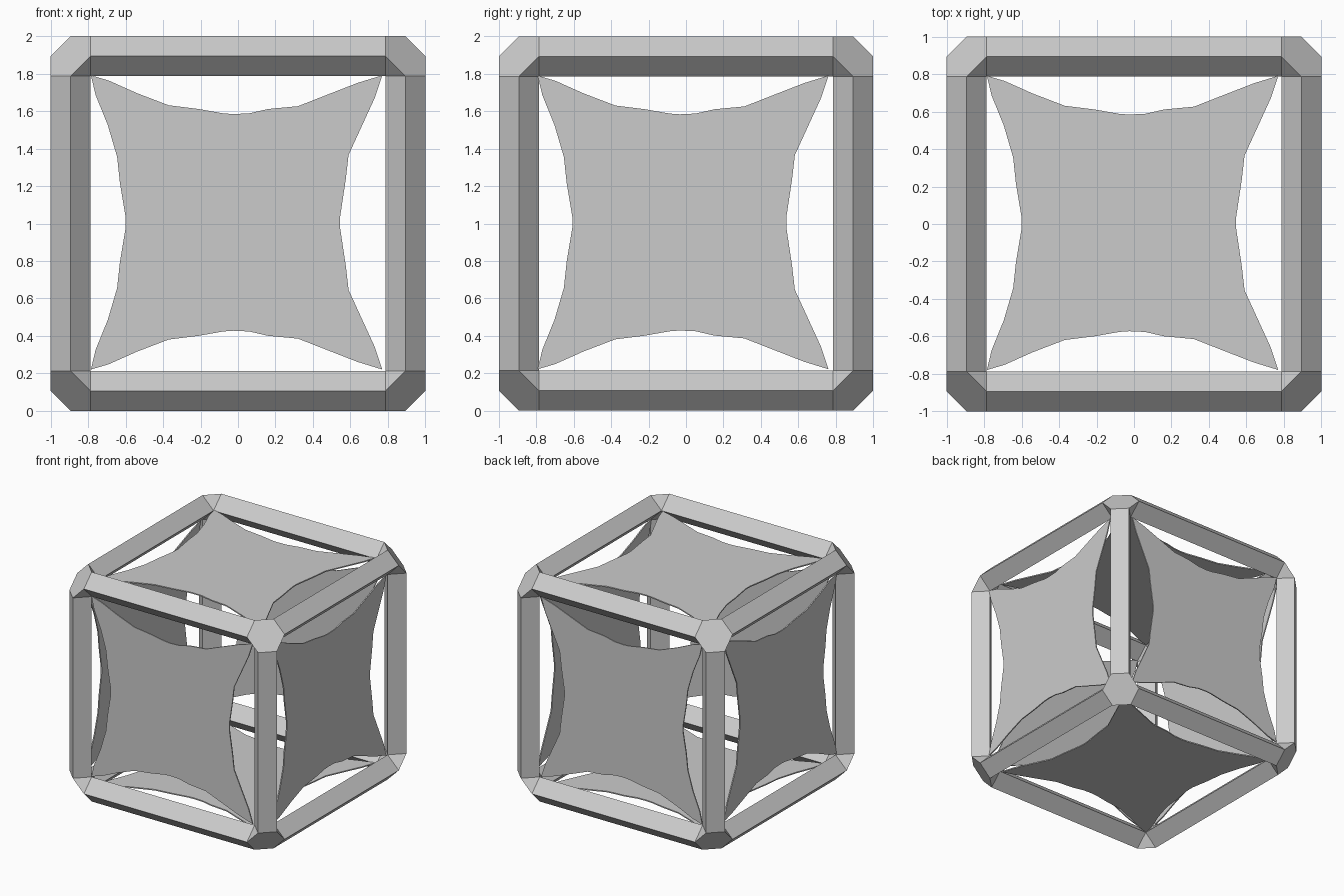
import bpy, bmesh
from itertools import product
from mathutils import Vector

if "Cube" in bpy.data.objects:
    bpy.data.objects.remove(bpy.data.objects["Cube"])

R = 0.107          # half diagonal of the beam section
C = 1.0 - R        # beam axis distance from the centre
E = C - R          # beam half length
LIFT = Vector((0, 0, 1))


def finish(bm, name):
    bmesh.ops.recalc_face_normals(bm, faces=bm.faces)
    me = bpy.data.meshes.new(name)
    bm.to_mesh(me)
    bm.free()
    ob = bpy.data.objects.new(name, me)
    bpy.context.collection.objects.link(ob)
    return ob


def axes_point(axis, along, p, q):
    v = Vector((0, 0, 0))
    v[axis], v[(axis + 1) % 3], v[(axis + 2) % 3] = along, p, q
    return v


def diamond(bm, axis, along, p, q):
    return [bm.verts.new(axes_point(axis, along, p + a * R, q + b * R) + LIFT)
            for a, b in ((1, 0), (0, 1), (-1, 0), (0, -1))]


# Twelve diamond-section beams along the cube edges
for axis in range(3):
    for p, q in product((-C, C), repeat=2):
        bm = bmesh.new()
        a = diamond(bm, axis, -E, p, q)
        b = diamond(bm, axis, E, p, q)
        bm.faces.new(a)
        bm.faces.new(b)
        for i in range(4):
            j = (i + 1) % 4
            bm.faces.new((a[i], a[j], b[j], b[i]))
        finish(bm, "edge_beam_" + "xyz"[axis])

# Eight corner joints, each the hull of the three beam ends meeting there
for s in product((-1, 1), repeat=3):
    bm = bmesh.new()
    for axis in range(3):
        diamond(bm, axis, s[axis] * E,
                s[(axis + 1) % 3] * C, s[(axis + 2) % 3] * C)
    bmesh.ops.remove_doubles(bm, verts=bm.verts, dist=1e-4)
    bmesh.ops.convex_hull(bm, input=bm.verts)
    bmesh.ops.dissolve_limit(bm, angle_limit=0.01, verts=bm.verts, edges=bm.edges)
    finish(bm, "corner_joint")

# Stretched panel outline: upper half from left to right, mirrored below
HALF = [(-.60, .03), (-.63, .21), (-.645, .35), (-.695, .52), (-.76, .68),
        (-.785, .785), (-.69, .757), (-.54, .69), (-.37, .625), (-.21, .605),
        (-.08, .582), (-.025, .578), (.06, .582), (.16, .605), (.32, .62),
        (.46, .675), (.64, .745), (.77, .785), (.73, .665), (.59, .36),
        (.575, .23), (.545, .03)]
OUTLINE = [(u, v + .006) for u, v in HALF] + [(u, -v + .006) for u, v in reversed(HALF)]


# Six thin panels, one in the middle plane of each side
def panel(name, place, d):
    bm = bmesh.new()
    layers = [[bm.verts.new(Vector(place(u, v, d + t)) + LIFT) for u, v in OUTLINE]
              for t in (-.005, .005)]
    for layer in layers:
        bm.faces.new(layer)
    n = len(OUTLINE)
    for i in range(n):
        j = (i + 1) % n
        bm.faces.new((layers[0][i], layers[0][j], layers[1][j], layers[1][i]))
    finish(bm, name)


front = lambda u, v, d: (u, d, v)
side = lambda u, v, d: (d, u - .008, v)
top = lambda u, v, d: (u, v, d)
for names, place in ((("front_panel", "back_panel"), front),
                     (("left_panel", "right_panel"), side),
                     (("bottom_panel", "top_panel"), top)):
    panel(names[0], place, -C)
    panel(names[1], place, C)
